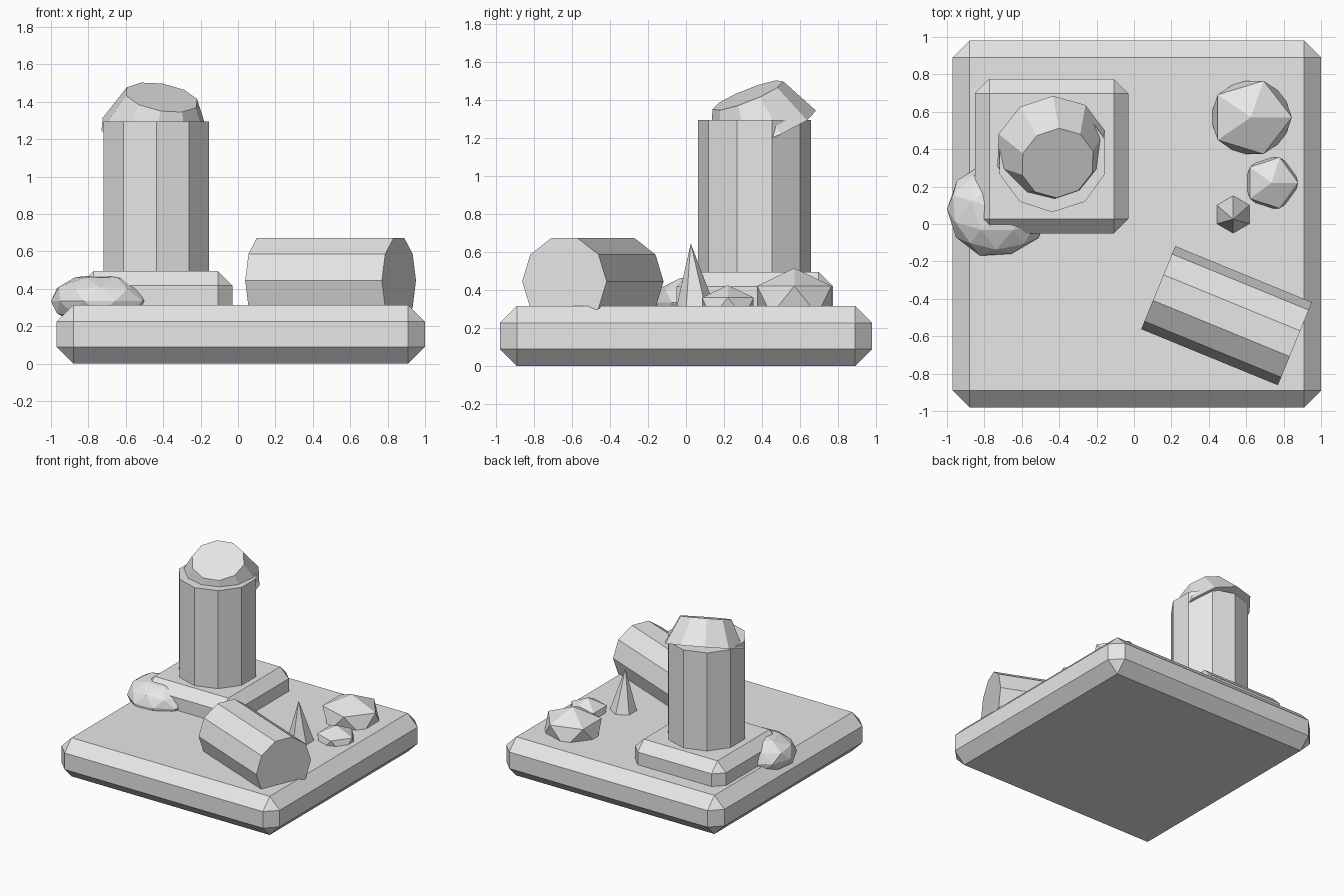
import bpy
import math
import random
from mathutils import Vector

random.seed(4)
default = bpy.data.objects.get("Cube")
if default:
    bpy.data.objects.remove(default, do_unlink=True)

# One plain stone colour for everything
stone = bpy.data.materials.new("pale_stone")
stone.use_nodes = True
colour = (0.8, 0.8, 0.8, 1)
stone.diffuse_color = colour
stone.node_tree.nodes["Principled BSDF"].inputs["Base Color"].default_value = colour


def finish(name):
    obj = bpy.context.object
    obj.name = name
    obj.data.materials.append(stone)
    return obj


def slab(name, low, high, chamfer):
    """Box between two corners with every edge chamfered."""
    low, high = Vector(low), Vector(high)
    bpy.ops.mesh.primitive_cube_add(size=1, location=(low + high) / 2)
    obj = finish(name)
    for v in obj.data.vertices:
        v.co = v.co * (high - low)
    mod = obj.modifiers.new("chamfer", "BEVEL")
    mod.width = chamfer
    mod.segments = 1
    mod.limit_method = "NONE"
    return obj


def shaft(name, centre, radius, length, rotation=(0, 0, 0)):
    bpy.ops.mesh.primitive_cylinder_add(vertices=10, radius=radius, depth=length,
                                        location=centre, rotation=rotation)
    return finish(name)


def rock(name, centre, size, detail=1, jitter=0.0, turn=0.0):
    """Flattened low-poly boulder, partly sunk in the ground."""
    bpy.ops.mesh.primitive_ico_sphere_add(subdivisions=detail, radius=1, location=centre,
                                          rotation=(0, 0, turn))
    obj = finish(name)
    for v in obj.data.vertices:
        v.co = v.co * Vector(size) * (1 + random.uniform(-jitter, jitter))
    return obj


# Ground slab and pedestal
slab("ground_slab", (-0.97, -0.98, 0), (1.0, 0.98, 0.315), 0.09)
slab("pedestal", (-0.85, -0.05, 0.2), (-0.03, 0.775, 0.495), 0.077)

# Standing column with its tilted broken cap
shaft("standing_column", (-0.437, 0.36, 0.88), 0.297, 0.83)
tilt = Vector((0.165, -0.367, 0.917)).normalized()
cap_base = Vector((-0.443, 0.403, 1.232))
bpy.ops.mesh.primitive_cone_add(vertices=10, radius1=0.303, radius2=0.2, depth=0.21,
                                location=cap_base + tilt * 0.105)
cap = finish("tilted_cap")
cap.rotation_euler = Vector((0, 0, 1)).rotation_difference(tilt).to_euler()

# Fallen column section lying flat side up
axis_turn = math.radians(-22.3)
shaft("fallen_column", (0.495, -0.49, 0.445), 0.24, 0.79,
      (0, math.pi / 2, axis_turn))

# Boulders
rock("large_boulder", (0.625, 0.57, 0.345), (0.245, 0.23, 0.17))
rock("small_boulder", (0.735, 0.22, 0.307), (0.16, 0.16, 0.118))
rock("corner_boulder", (-0.73, 0.08, 0.335), (0.275, 0.26, 0.145), 2, 0.04, 0.3)

# Pointed stone shard
bpy.ops.mesh.primitive_cone_add(vertices=6, radius1=0.115, radius2=0, depth=0.38,
                                location=(0.53, 0.055, 0.455))
shard = finish("stone_shard")
for v in shard.data.vertices:
    if v.co.z > 0:
        v.co.y -= 0.03
